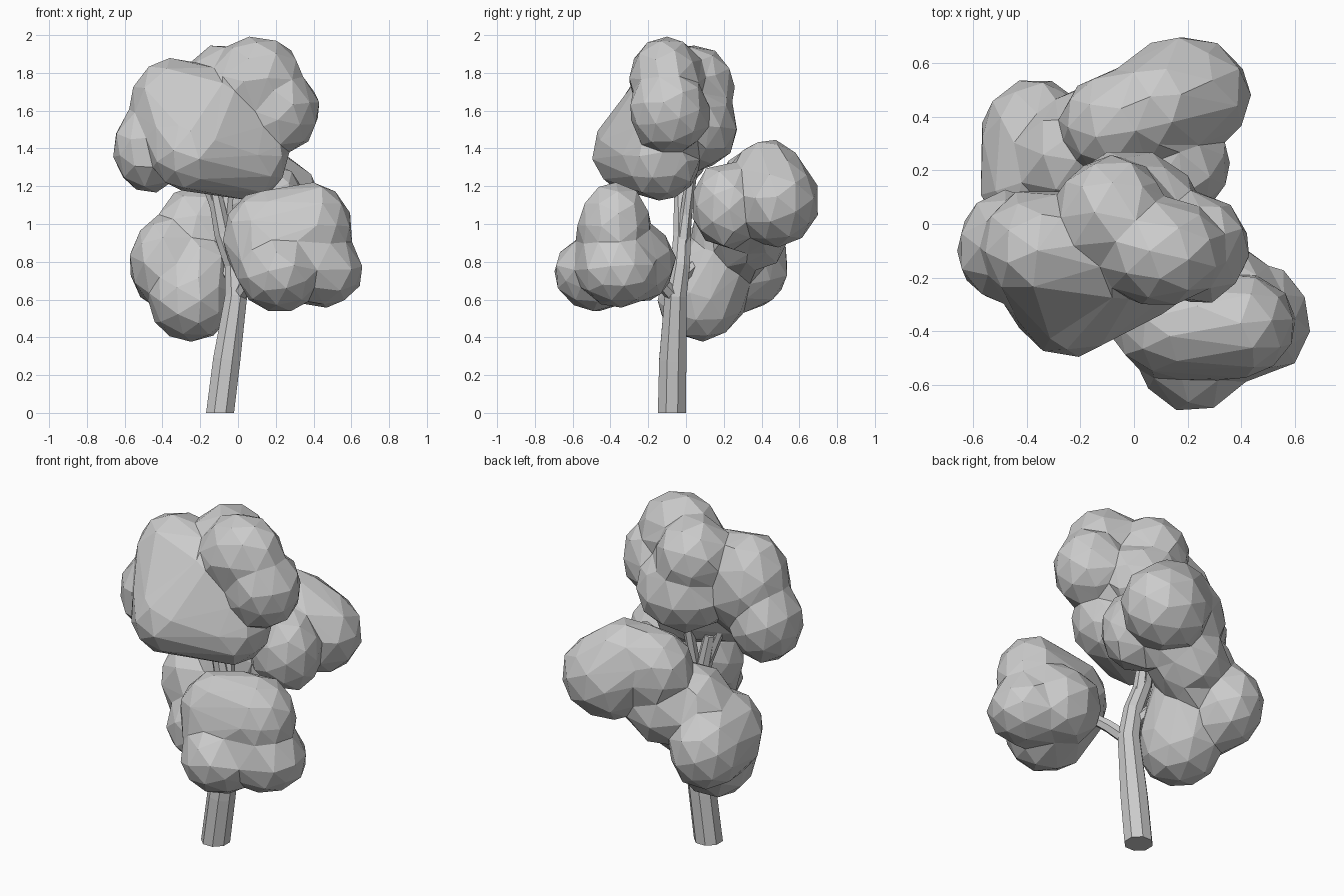
import bpy, bmesh, math, random
from mathutils import Vector, Euler

if "Cube" in bpy.data.objects:
    bpy.data.objects.remove(bpy.data.objects["Cube"])

random.seed(4)


def new_object(name, bm):
    bmesh.ops.recalc_face_normals(bm, faces=bm.faces[:])
    mesh = bpy.data.meshes.new(name)
    bm.to_mesh(mesh)
    bm.free()
    ob = bpy.data.objects.new(name, mesh)
    bpy.context.collection.objects.link(ob)
    return ob


def lobe(name, balls):
    """Irregular leaf ball; several balls are wrapped in one convex skin."""
    bm = bmesh.new()
    for centre, radii in balls:
        made = bmesh.ops.create_icosphere(bm, subdivisions=2, radius=1.03)["verts"]
        spin = Euler([random.uniform(0, 6.28) for _ in range(3)]).to_matrix()
        for v in made:
            p = spin @ v.co * random.uniform(0.97, 1.03)
            v.co = Vector(centre) + Vector([p[i] * radii[i] for i in range(3)])
    if len(balls) > 1:
        points = [v.co.copy() for v in bm.verts]
        bm.clear()
        hull = bmesh.ops.convex_hull(bm, input=[bm.verts.new(p) for p in points])
        loose = [v for v in bm.verts if not v.link_faces]
        bmesh.ops.delete(bm, geom=loose, context='VERTS')
    return new_object(name, bm)


def foliage(name, faces, lobes):
    """Fuse leaf balls, soften the creases slightly, reduce to big facets."""
    base = lobe(name, lobes[0])
    bpy.context.view_layer.objects.active = base

    def modify(kind, **settings):
        mod = base.modifiers.new("step", kind)
        for key, value in settings.items():
            setattr(mod, key, value)
        bpy.ops.object.modifier_apply(modifier=mod.name)

    for balls in lobes[1:]:
        part = lobe("helper", balls)
        part.hide_render = True
        modify('BOOLEAN', operation='UNION', solver='EXACT', object=part)
        bpy.data.objects.remove(part)
    modify('REMESH', mode='VOXEL', voxel_size=0.02)
    modify('SMOOTH', factor=0.5, iterations=3)
    modify('DECIMATE', ratio=faces / (2 * len(base.data.polygons)))
    for p in base.data.polygons:
        p.use_smooth = False
    return base


def limb(name, path, sides=8):
    """Tapered tube through (x, y, z, radius) points."""
    bm = bmesh.new()
    pts = [Vector(p[:3]) for p in path]
    rings = []
    for i, p in enumerate(pts):
        d = pts[min(i + 1, len(pts) - 1)] - pts[max(i - 1, 0)]
        if p.z == 0:
            d = Vector((0, 0, 1))
        q = Vector((0, 0, 1)).rotation_difference(d)
        rings.append([bm.verts.new(p + q @ Vector((
            math.cos(a) * path[i][3], math.sin(a) * path[i][3], 0)))
            for a in [2 * math.pi * (k + .5) / sides for k in range(sides)]])
    for a, b in zip(rings, rings[1:]):
        for k in range(sides):
            n = (k + 1) % sides
            bm.faces.new((a[k], a[n], b[n], b[k]))
    bm.faces.new(rings[0][::-1])
    bm.faces.new(rings[-1])
    return new_object(name, bm)


# Trunk and branches
limb("trunk", [(-.095, -.075, 0, .08), (-.06, -.07, .28, .078),
               (-.01, -.055, .62, .063), (-.02, -.03, .78, .055),
               (-.08, -.02, .95, .05), (-.14, -.03, 1.25, .035)])
limb("crown_branch_right", [(-.05, -.02, .88, .04), (-.06, 0, 1.05, .032), (-.03, .04, 1.35, .028)], 6)
limb("crown_branch_left", [(-.09, -.02, 1.0, .03), (-.2, -.05, 1.3, .025)], 6)
limb("front_branch", [(-.01, -.05, .6, .04), (.06, -.14, .7, .035), (.15, -.25, .8, .03)], 6)
limb("back_branch", [(-.02, -.04, .7, .035), (-.1, .06, .8, .03), (-.2, .2, .85, .025)], 6)

# Top crown
upper_left = ((-.35, -.09, 1.59), (.22, .22, .29))
upper_mid = ((-.12, -.12, 1.60), (.22, .21, .22))
front_low = ((-.24, -.27, 1.38), (.22, .22, .21))
bottom = ((.05, -.13, 1.34), (.21, .21, .21))
foliage("crown_foliage", 290, [
    [upper_left, front_low, upper_mid],
    [front_low, bottom, upper_mid],
    [((-.47, -.09, 1.40), (.19, .21, .23))],
    [((.10, -.10, 1.76), (.24, .20, .235))],
    [((.23, -.09, 1.60), (.20, .21, .22))],
    [((-.08, .04, 1.73), (.21, .21, .22))],
    [((-.02, .06, 1.52), (.26, .21, .23))],
])

# Low clump at the front right
front_mid = ((.20, -.40, .85), (.25, .19, .23))
foliage("front_foliage", 170, [
    [((.40, -.38, .98), (.20, .19, .24)), ((.14, -.38, .94), (.22, .19, .24)), front_mid],
    [((.45, -.36, .76), (.21, .21, .20)), front_mid],
    [((.22, -.46, .74), (.22, .24, .20))],
    [((.30, -.27, .80), (.24, .21, .22))],
])

# Long clump rising along the back
foliage("back_foliage", 300, [
    [((.18, .48, 1.12), (.25, .22, .24)), ((.08, .43, 1.22), (.20, .20, .23))],
    [((-.05, .38, 1.18), (.22, .2, .23))],
    [((.16, .22, 1.10), (.20, .19, .23))],
    [((.02, .33, 1.02), (.20, .19, .20))],
    [((-.1, .33, .96), (.22, .21, .22))],
    [((-.22, .25, .93), (.23, .22, .27))],
    [((-.37, .32, .78), (.20, .22, .24)), ((-.38, .14, .80), (.19, .18, .24))],
    [((-.25, .08, .60), (.22, .23, .22)), ((-.22, .14, .76), (.20, .20, .20))],
])
